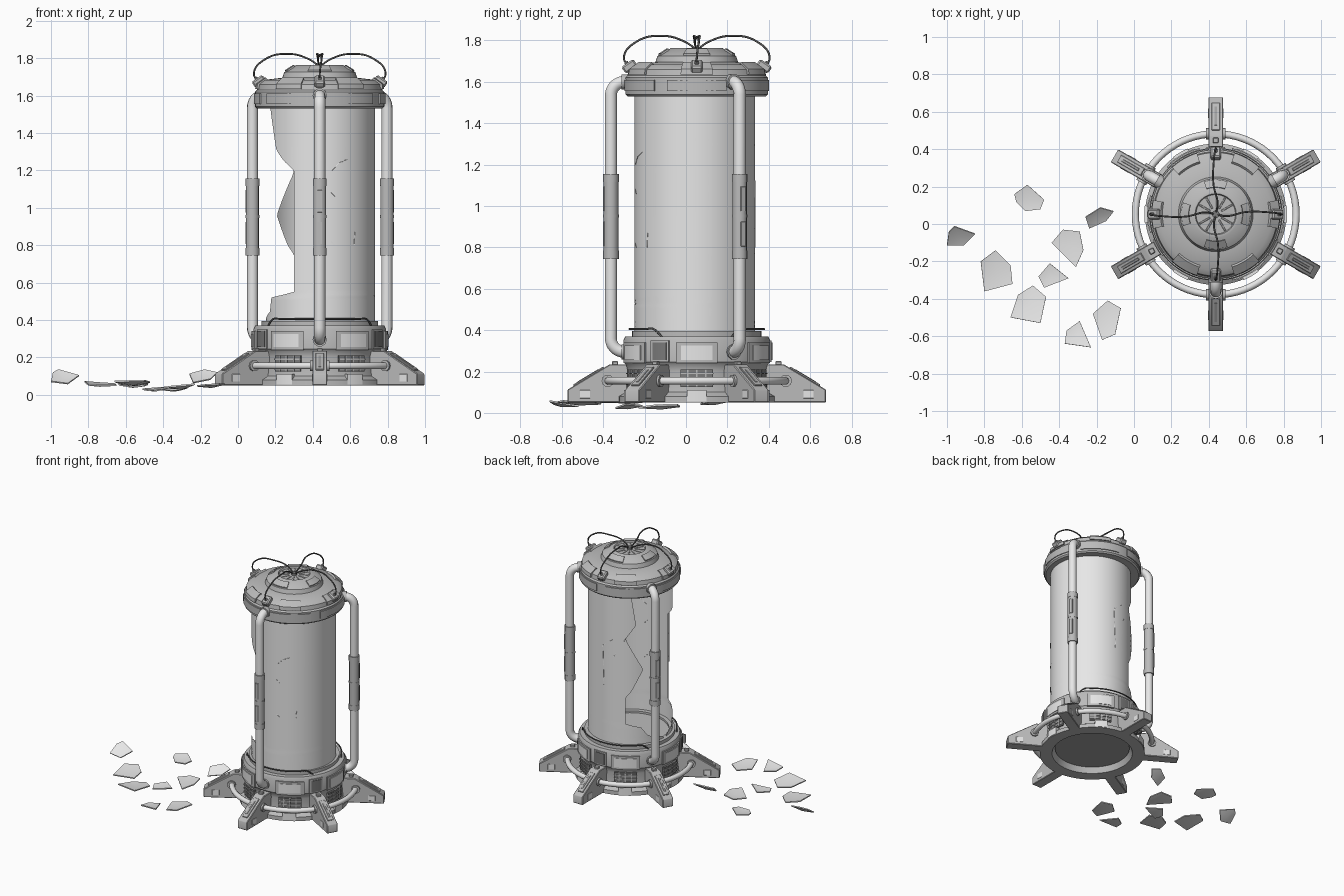
import bpy, bmesh
from math import radians, cos, sin, atan2
from mathutils import Matrix, Vector

cube = bpy.data.objects.get("Cube")
if cube:
    bpy.data.objects.remove(cube)

CENTRE = Matrix.Translation((0.437, 0.052, 0))
TANK_CENTRE = Matrix.Translation((0.441, 0.042, 0))


def material(name, v):
    m = bpy.data.materials.new(name)
    m.use_nodes = True
    m.diffuse_color = (v, v, v, 1)
    b = m.node_tree.nodes["Principled BSDF"]
    b.inputs["Base Color"].default_value = (v, v, v, 1)
    b.inputs["Roughness"].default_value = 0.6
    return m


METAL = material("mid grey metal", 0.5)
PIPE = material("light grey pipe", 0.8)
GLASS = material("pale grey glass", 0.8)
PANEL = material("light grey panel", 0.8)
SHADE = material("dull grey inset", 0.35)
DARK = material("dark grey recess", 0.2)
CABLE = material("black rubber", 0.1)


def turn(angle):
    return CENTRE @ Matrix.Rotation(radians(angle), 4, 'Z')


def mesh_object(name, bm, mat, matrix):
    bmesh.ops.remove_doubles(bm, verts=bm.verts, dist=1e-5)
    bmesh.ops.recalc_face_normals(bm, faces=bm.faces)
    me = bpy.data.meshes.new(name)
    bm.to_mesh(me)
    bm.free()
    me.materials.append(mat)
    ob = bpy.data.objects.new(name, me)
    bpy.context.collection.objects.link(ob)
    ob.matrix_world = matrix
    return ob


def lathe(name, mat, profile, half=180, angle=0, steps=72):
    """Turn a closed (radius, height) outline, fully or through +-half degrees."""
    bm = bmesh.new()
    rings = []
    for i in range(steps + 1):
        a = radians(-half + 2 * half * i / steps)
        rings.append([bm.verts.new((r * cos(a), r * sin(a), z)) for r, z in profile])
    n = len(profile)
    for p, q in zip(rings, rings[1:]):
        for j in range(n):
            k = (j + 1) % n
            if profile[j][0] + profile[k][0] > 0:
                bm.faces.new((p[j], p[k], q[k], q[j]))
    if half < 180:
        bm.faces.new(rings[0])
        bm.faces.new(rings[-1])
    return mesh_object(name, bm, mat, turn(angle))


def band(name, mat, r0, r1, z0, z1, half=180, angle=0, steps=72):
    return lathe(name, mat, [(r0, z0), (r1, z0), (r1, z1), (r0, z1)], half, angle, steps)


def box(name, mat, size, r, z, angle, tilt=0, side=0):
    bm = bmesh.new()
    bmesh.ops.create_cube(bm, size=1, matrix=Matrix.Diagonal((*size, 1)))
    bmesh.ops.bevel(bm, geom=bm.edges[:], offset=min(size) * 0.2, segments=1, affect='EDGES')
    m = Matrix.Translation((r, side, z)) @ Matrix.Rotation(tilt, 4, 'Y')
    bm.transform(m)
    return mesh_object(name, bm, mat, turn(angle))


def tube(name, mat, points, radius, angle=0, kind='POLY', cyclic=False):
    cu = bpy.data.curves.new(name, 'CURVE')
    cu.dimensions = '3D'
    cu.bevel_depth = radius
    cu.bevel_resolution = 3
    cu.use_fill_caps = True
    sp = cu.splines.new(kind)
    pts = sp.bezier_points if kind == 'BEZIER' else sp.points
    pts.add(len(points) - 1)
    for p, co in zip(pts, points):
        if kind == 'BEZIER':
            p.co = co
            p.handle_left_type = p.handle_right_type = 'AUTO'
        else:
            p.co = (*co, 1)
    sp.use_cyclic_u = cyclic
    cu.materials.append(mat)
    ob = bpy.data.objects.new(name, cu)
    bpy.context.collection.objects.link(ob)
    ob.matrix_world = turn(angle)
    return ob


def polar(r, a, z):
    return (r * cos(radians(a)), r * sin(radians(a)), z)


# Base drum with a hollow underside
lathe("base_drum", METAL, [(0, .1), (.27, .1), (.29, .05), (.378, .05), (.378, .08), (.345, .1), (.335, .2),
                           (.345, .235), (.355, .245), (.355, .35), (.345, .37), (0, .37)])
band("underside_dish", SHADE, 0, .268, .09, .099)
band("tank_collar", METAL, .27, .312, .365, .395)
band("tank_floor", METAL, 0, .28, .365, .38)

# Base bays between the legs: framed window, vent and lower plate
for a in range(0, 360, 60):
    band("window_frame", METAL, .34, .364, .24, .34, 16, a, 8)
    band("window_plate", PANEL, .34, .368, .255, .325, 12, a, 8)
    band("vent_back", DARK, .33, .352, .125, .21, 13, a, 8)
    for i in range(3):
        band("vent_slat", METAL, .33, .357, .135 + .026 * i, .142 + .026 * i, 13, a, 8)
    for s in (-7, 0, 7):
        band("vent_bar", METAL, .33, .358, .125, .21, .6, a + s, 1)
    band("lower_plate", PANEL, .33, .382, .055, .11, 7, a, 6)

# Six sloping legs
for a in range(30, 390, 60):
    bm = bmesh.new()
    outline = [(.32, .05), (.625, .05), (.625, .112), (.42, .235), (.32, .235)]
    face = bm.faces.new([bm.verts.new((r, -.04, z)) for r, z in outline])
    ext = bmesh.ops.extrude_face_region(bm, geom=[face])["geom"]
    bmesh.ops.translate(bm, vec=(0, .08, 0), verts=[v for v in ext if isinstance(v, bmesh.types.BMVert)])
    bmesh.ops.bevel(bm, geom=bm.edges[:], offset=.004, segments=1, affect='EDGES')
    mesh_object("leg", bm, METAL, turn(a))
    slope = atan2(.123, .205)
    box("leg_strip", METAL, (.17, .044, .012), .522, .175, a, slope)
    box("leg_slot", SHADE, (.12, .016, .012), .524, .176, a, slope)
    box("leg_bolt", METAL, (.03, .03, .02), .395, .24, a)
    for s in (-1, 1):
        box("leg_side_plate", PANEL, (.05, .006, .04), .54, .09, a, 0, s * .039)
        tube("tube_collar", METAL, [(.43, s * .03, .155), (.43, s * .052, .155)], .03, a)

# Tube that ties the legs together
tube("leg_ring", PIPE, [polar(.43, i * 5, .155) for i in range(72)], .019, cyclic=True)

# Three upright pipes with sleeves; dark hatches on the other three legs
bend_top = [(.35 + .065 * sin(t), 0, 1.535 + .065 * cos(t)) for t in [radians(10 * i) for i in range(10)]]
bend_low = [(x, 0, 1.895 - z) for x, _, z in reversed(bend_top)]
for a in (30, 150, 270):
    tube("upright_pipe", PIPE, [(.32, 0, 1.6)] + bend_top + bend_low + [(.32, 0, .295)], .03, a)
    tube("sleeve", METAL, [(.415, 0, .78), (.415, 0, 1.12)], .036, a)
    for lo, hi in ((.745, .785), (.945, .96), (1.115, 1.155)):
        tube("sleeve_band", METAL, [(.415, 0, lo), (.415, 0, hi)], .038, a)
    for z in (.865, 1.035):
        box("sleeve_plate", METAL, (.01, .026, .12), .448, z, a)
    for z in (.295, 1.6):
        tube("pipe_socket", METAL, [(.33, 0, z), (.364, 0, z)], .038, a)
    band("hatch_frame", METAL, .34, .362, .245, .35, 8, a + 60, 6)
    band("hatch", DARK, .34, .366, .255, .34, 6, a + 60, 6)

# Broken glass tank: an open wall between two jagged edges (height, degrees)
FRONT_EDGE = [(.37, 181), (.41, 184), (.44, 202), (.52, 206), (.53, 222), (.55, 241), (1.2, 241),
              (1.25, 228), (1.31, 216), (1.42, 210), (1.54, 203)]
BACK_EDGE = [(.37, 179), (.41, 176), (.45, 150), (.52, 140), (.55, 119), (.75, 119), (.8, 127), (.96, 143),
             (1.17, 121), (1.2, 119), (1.3, 133), (1.54, 126)]


def edge_at(edge, z):
    for (z0, a0), (z1, a1) in zip(edge, edge[1:]):
        if z <= z1:
            return a0 + (a1 - a0) * (z - z0) / (z1 - z0)
    return edge[-1][1]


bm = bmesh.new()
rows = []
ROWS, COLS = 78, 64
for i in range(ROWS + 1):
    z = .37 + 1.17 * i / ROWS
    f, b = edge_at(FRONT_EDGE, z), 360 + edge_at(BACK_EDGE, z)
    rows.append([bm.verts.new(polar(.292, f + (b - f) * j / COLS, z)) for j in range(COLS + 1)])
for p, q in zip(rows, rows[1:]):
    for j in range(COLS):
        bm.faces.new((p[j], p[j + 1], q[j + 1], q[j]))
bmesh.ops.solidify(bm, geom=bm.faces[:], thickness=.01)
mesh_object("glass_tank", bm, GLASS, TANK_CENTRE)

# Hairline cracks (degrees, height)
for crack in ([(282, 1.2), (290, 1.24), (300, 1.26)], [(281, 1.08), (285, 1.06)], [(281, .82), (285, .8)],
              [(308, .8), (309, .87)], [(87, .8), (85, 1.12), (100, 1.18)], [(102, 1.05), (119, 1.2)]):
    line = tube("crack", GLASS, [polar(.2925, a, z) for a, z in crack], .0015)
    line.matrix_world = TANK_CENTRE

# Lid: rim, shoulder and stepped cap
lathe("lid", METAL, [(0, 1.53), (.335, 1.53), (.345, 1.54), (.345, 1.62), (.335, 1.63), (.33, 1.66), (.3, 1.683),
                     (.2, 1.695), (.19, 1.725), (.125, 1.763), (.11, 1.763), (.105, 1.752), (0, 1.752)])
for a in range(0, 360, 60):
    band("rim_panel", METAL, .33, .352, 1.555, 1.61, 24, a, 12)
    lathe("shoulder_plate", METAL, [(.32, 1.635), (.345, 1.635), (.342, 1.662), (.295, 1.695), (.285, 1.685)],
          13, a, 8)
for a in range(0, 360, 90):
    lathe("cap_plate", METAL, [(.14, 1.74), (.182, 1.715), (.185, 1.736), (.145, 1.762)], 20, a, 10)
    box("cable_clamp", METAL, (.07, .055, .04), .325, 1.675, a, .6)
    box("clamp_socket", SHADE, (.02, .02, .03), .335, 1.685, a, .6)
    tube("lid_cable", CABLE, [(.32, 0, 1.67), (.352, 0, 1.715), (.29, .01, 1.795), (.16, .012, 1.822),
                              (.06, -.01, 1.795), (0, 0, 1.755)], .005, a, 'BEZIER')
for a in range(0, 360, 30):
    box("vent_slit", SHADE, (.065, .01, .006), .068, 1.752, a)
band("cable_hub", DARK, 0, .02, 1.75, 1.768, steps=24)

# Loose cables lying around the tank foot
for a in (90, 270):
    loop = [polar(.325, t * 10, .405 if abs(t) < 6 else .36) for t in range(-6, 7)]
    tube("foot_cable", CABLE, loop, .005, a, 'BEZIER')

# Fallen glass shards: outline in hundredths, height, rise along x and along y
SHARDS = [
    ([(-63, 12), (-64, 16), (-57, 21), (-48, 13), (-50, 8), (-58, 7)], .045, .0, .1),
    ([(-99, -4), (-96, -1), (-85, -5), (-91, -11), (-100, -11)], .09, -.1, .7),
    ([(-82, -20), (-74, -14), (-66, -22), (-65, -32), (-80, -36)], .05, -.05, .08),
    ([(-44, -10), (-38, -3), (-29, -4), (-27, -14), (-31, -23)], .025, .08, .05),
    ([(-26, 4), (-18, 9), (-11, 7), (-15, 2), (-24, -2)], .095, -.1, .7),
    ([(-51, -28), (-45, -21), (-35, -29), (-48, -34)], .025, .05, .08),
    ([(-62, -38), (-54, -33), (-47, -39), (-50, -53), (-66, -50)], .055, .05, -.1),
    ([(-36, -57), (-29, -52), (-23, -66), (-37, -64)], .035, .06, -.1),
    ([(-22, -48), (-14, -41), (-7, -45), (-10, -59), (-17, -62)], .045, .08, -.05),
]
for outline, height, rise_x, rise_y in SHARDS:
    bm = bmesh.new()
    mid = sum((Vector(p) for p in outline), Vector((0, 0))) / len(outline)
    verts = []
    for x, y in outline:
        dx, dy = (x - mid.x) / 100, (y - mid.y) / 100
        verts.append(bm.verts.new((x / 100, y / 100, height + rise_x * dx + rise_y * dy + dx * dx)))
    face = bm.faces.new(verts)
    centre = bmesh.ops.poke(bm, faces=[face])["verts"][0]
    centre.co.z -= .012
    bmesh.ops.solidify(bm, geom=bm.faces[:], thickness=.008)
    mesh_object("glass_shard", bm, GLASS, Matrix())

# Smooth round parts, keep edges sharp
bpy.ops.object.select_all(action='DESELECT')
for ob in bpy.context.scene.objects:
    if ob.type == 'MESH':
        ob.select_set(True)
        bpy.context.view_layer.objects.active = ob
bpy.ops.object.shade_smooth_by_angle(angle=radians(32))
